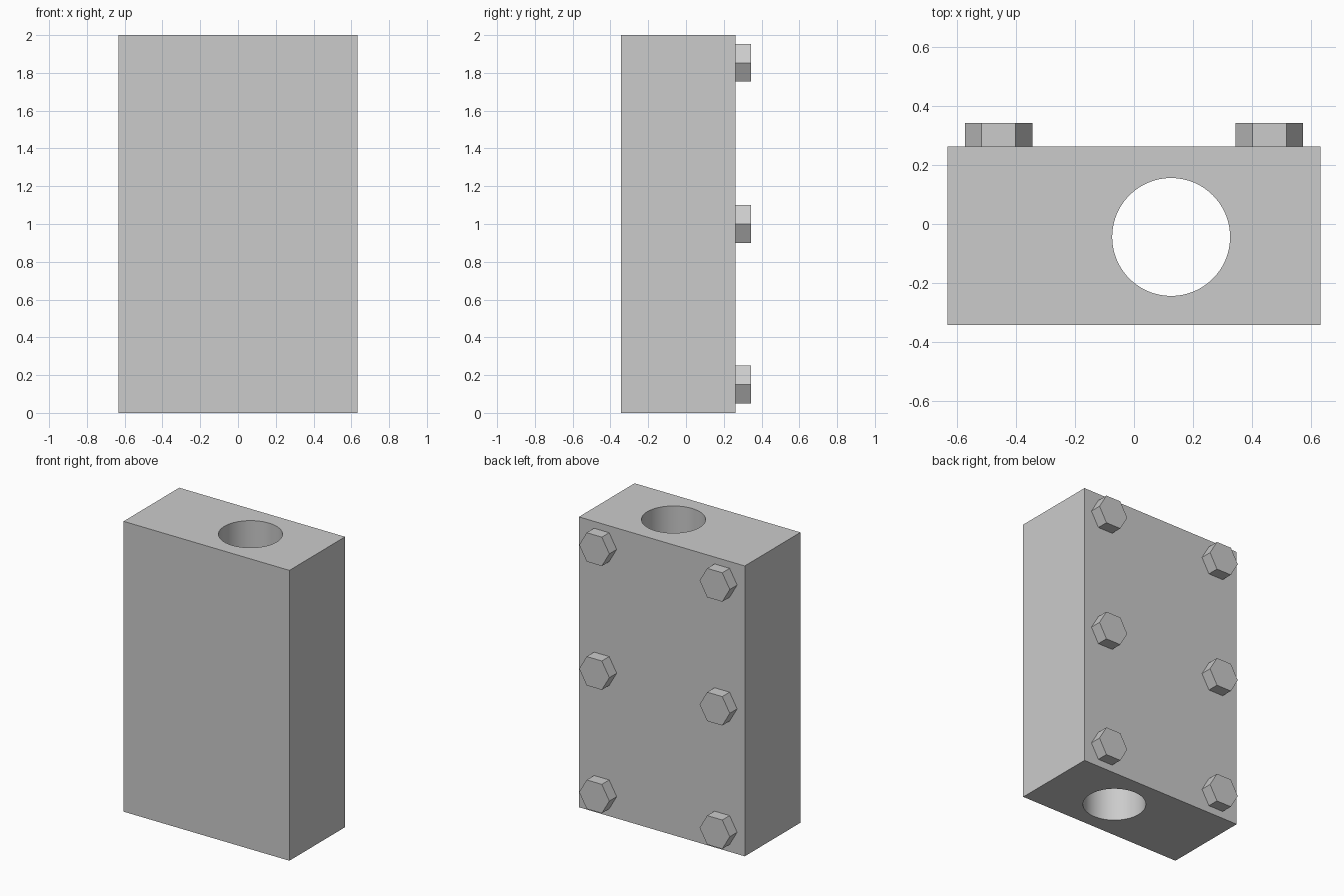
import bpy
import math

cube = bpy.data.objects.get("Cube")
if cube:
    bpy.data.objects.remove(cube, do_unlink=True)

BACK, DEPTH_HALF, WIDTH_HALF = 0.263, 0.343, 0.632

# Single plain metal colour
metal = bpy.data.materials.new("grey metal")
metal.use_nodes = True
grey = (0.6, 0.6, 0.6, 1)
metal.diffuse_color = grey
metal.node_tree.nodes["Principled BSDF"].inputs["Base Color"].default_value = grey


def finish(name):
    obj = bpy.context.object
    obj.name = name
    obj.data.materials.append(metal)
    return obj


# Rectangular block
bpy.ops.mesh.primitive_cube_add(size=1, location=(0, (BACK - DEPTH_HALF) / 2, 1))
block = finish("block")
block.scale = (2 * WIDTH_HALF, BACK + DEPTH_HALF, 2)
bpy.ops.object.transform_apply(location=False, rotation=False, scale=True)

# Round bore straight through from top to bottom
bpy.ops.mesh.primitive_cylinder_add(vertices=96, radius=0.2, depth=2.4,
                                    location=(0.126, -0.044, 1))
cutter = finish("bore_cutter")
bore = block.modifiers.new("bore", 'BOOLEAN')
bore.operation = 'DIFFERENCE'
bore.solver = 'EXACT'
bore.object = cutter
bpy.context.view_layer.objects.active = block
bpy.ops.object.modifier_apply(modifier="bore")
bpy.data.objects.remove(cutter, do_unlink=True)

bpy.ops.object.select_all(action='DESELECT')
block.select_set(True)
bpy.ops.object.shade_smooth_by_angle(angle=math.radians(30))

# Hexagonal bolt heads on the back, corners pointing sideways
for side, x in (("right", -0.459), ("left", 0.459)):
    for level, z in (("lower", 0.15), ("middle", 1.0), ("upper", 1.853)):
        bpy.ops.mesh.primitive_cylinder_add(
            vertices=6, radius=0.115, depth=DEPTH_HALF - BACK,
            location=(x, (BACK + DEPTH_HALF) / 2, z),
            rotation=(math.pi / 2, math.pi / 6, 0))
        finish(f"{level}_{side}_bolt_head")
